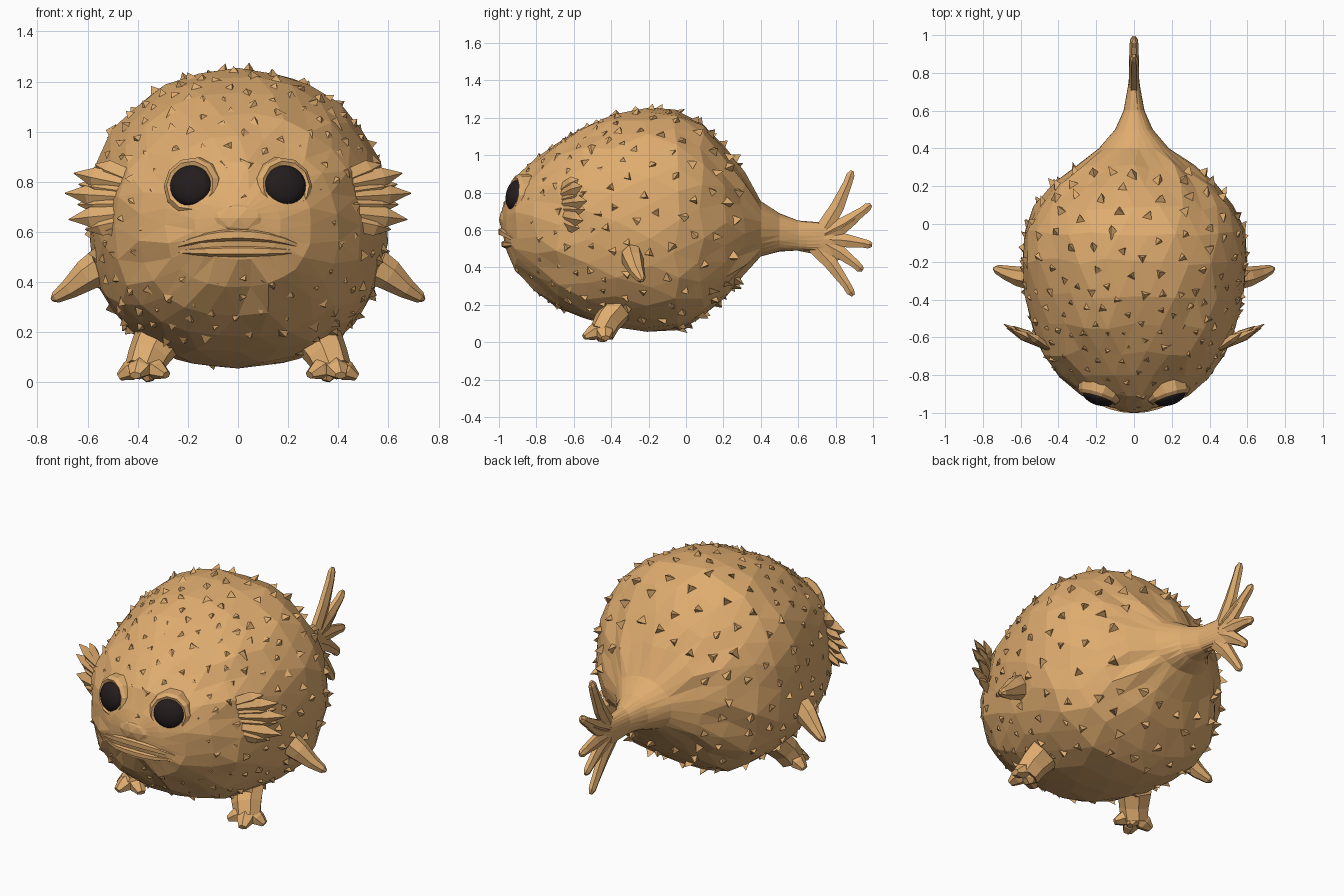
import bpy, bmesh, math, random
from mathutils import Vector, Matrix
from mathutils.bvhtree import BVHTree

if "Cube" in bpy.data.objects:
    bpy.data.objects.remove(bpy.data.objects["Cube"])

random.seed(4)


def material(name, rgb):
    m = bpy.data.materials.new(name)
    m.diffuse_color = (*rgb, 1)
    m.use_nodes = True
    m.node_tree.nodes["Principled BSDF"].inputs["Base Color"].default_value = m.diffuse_color
    return m


TAN = material("sandy tan skin", (0.74, 0.415, 0.16))
DARK = material("dark eye", (0.018, 0.012, 0.013))


def finish(bm, name, mat=TAN, mirror=False):
    bmesh.ops.recalc_face_normals(bm, faces=bm.faces[:])
    me = bpy.data.meshes.new(name)
    bm.to_mesh(me)
    bm.free()
    me.materials.append(mat)
    ob = bpy.data.objects.new(name, me)
    bpy.context.collection.objects.link(ob)
    if mirror:
        ob.modifiers.new("mirror", 'MIRROR').use_mirror_merge = False
    return ob


def skin(bm, rings, closed=False):
    """Bridge rings of points with faces, capping the ends."""
    vs = [[bm.verts.new(p) for p in r] for r in rings]
    n = len(vs[0])
    pairs = list(zip(vs, vs[1:])) + ([(vs[-1], vs[0])] if closed else [])
    for a, b in pairs:
        for i in range(n):
            j = (i + 1) % n
            bm.faces.new((a[i], a[j], b[j], b[i]))
    if not closed:
        bm.faces.new(vs[0])
        bm.faces.new(vs[-1])


def tube(bm, pts, radii, ref=(1, 0, 0), n=6):
    """Tapered limb: radii are (along ref, across ref) at every point."""
    pts = [Vector(p) for p in pts]
    rings = []
    for k, p in enumerate(pts):
        t = (pts[min(k + 1, len(pts) - 1)] - pts[max(k - 1, 0)]).normalized()
        u = Vector(ref)
        u = (u - t * u.dot(t)).normalized()
        w = t.cross(u)
        a, b = radii[k]
        rings.append([p + u * a * math.cos(q) + w * b * math.sin(q)
                      for q in (2 * math.pi * i / n for i in range(n))])
    skin(bm, rings)


# Body: y, bottom, top, half width
PROFILE = [(-.985, .60, .71, .06), (-.96, .49, .77, .17), (-.9, .38, .88, .29),
           (-.8, .27, .98, .40), (-.68, .18, 1.07, .485), (-.54, .12, 1.155, .54),
           (-.38, .08, 1.215, .573), (-.2, .065, 1.25, .597), (-.05, .07, 1.24, .585),
           (.08, .125, 1.165, .53), (.2, .235, 1.04, .43), (.3, .35, .91, .315),
           (.4, .46, .755, .185), (.5, .485, .69, .1), (.6, .49, .65, .055),
           (.74, .475, .64, .03)]
N = 26
rings = []
for k, (y, lo, hi, hw) in enumerate(PROFILE):
    ring = []
    for i in range(N):
        q = 2 * math.pi * (i + 0.5 * (k % 2)) / N
        c, s = math.cos(q), math.sin(q)
        j = 1 + random.uniform(-.013, .017)
        e = .95 if s > 0 else .84          # fuller below than above
        sx = math.copysign(abs(c) ** e, c) * hw * j
        sz = math.copysign(abs(s) ** e, s) * (hi - lo) / 2 * j
        dy = random.uniform(-.018, .018) if 1 < k < 12 else 0
        ring.append((sx, y + dy, (hi + lo) / 2 + sz))
    rings.append(ring)
bm = bmesh.new()
skin(bm, rings)
bmesh.ops.triangulate(bm, faces=[f for f in bm.faces if len(f.verts) == 4])
bmesh.ops.recalc_face_normals(bm, faces=bm.faces[:])
tree = BVHTree.FromBMesh(bm)
finish(bm, "body")

# Blunt thorns spread evenly over the skin, leaning backwards
EYE = Vector((.188, -.915, .785))
bm = bmesh.new()
placed = []
centre = Vector((0, -.42, .65))
for attempt in range(6000):
    d = Vector((random.gauss(0, 1), random.gauss(0, 1), random.gauss(0, 1))).normalized()
    hit, nor, _, _ = tree.ray_cast(centre, d)
    if hit is None or hit.y > .28 or len(placed) >= 270:
        continue
    if nor.dot(d) < 0:
        nor = -nor
    if (Vector((abs(hit.x), hit.y, hit.z)) - EYE).length < .16:
        continue
    if hit.y < -.72 and abs(hit.x) < .36 and .42 < hit.z < .72:
        continue
    if nor.z < -.9 or (abs(nor.x) > .75 and .3 < hit.z < .95 and random.random() < .7):
        continue
    gap = .085 if hit.y < -.3 else .11
    if any((hit - p).length < gap for p in placed):
        continue
    placed.append(hit)
    u = nor.orthogonal().normalized()
    w = nor.cross(u)
    a0, r = random.uniform(0, 6.28), random.uniform(.028, .042)
    base = [bm.verts.new(hit - nor * .01 + (u * math.cos(a0 + i * 2.094)
            + w * math.sin(a0 + i * 2.094)) * r) for i in range(3)]
    lean = Vector((0, .02, 0)) + (u * random.uniform(-1, 1) + w * random.uniform(-1, 1)) * .02
    tip = bm.verts.new(hit + nor * random.uniform(.018, .03) + lean)
    bm.faces.new(base)
    for i in range(3):
        bm.faces.new((base[i], base[(i + 1) % 3], tip))
finish(bm, "thorns")

# Eyes with raised rims
look = Vector((.3, -.94, .16)).normalized()
turn = look.to_track_quat('Z', 'Y').to_matrix().to_4x4()
bm = bmesh.new()
bmesh.ops.create_uvsphere(bm, u_segments=24, v_segments=12, radius=1,
                          matrix=Matrix.Translation(EYE) @ turn @ Matrix.Diagonal((.086, .082, .043, 1)))
eye = finish(bm, "eyes", DARK, True)
for p in eye.data.polygons:
    p.use_smooth = True

bm = bmesh.new()
place = Matrix.Translation(EYE) @ turn
rim = [[place @ Vector((math.cos(q) * r, math.sin(q) * r, h))
        for r, h in ((.128, -.07), (.115, -.005), (.098, .012), (.081, .003), (.08, -.07))]
       for q in (2 * math.pi * i / 11 for i in range(11))]
skin(bm, rim, closed=True)
finish(bm, "eye_rims", TAN, True)


# Lips follow the front of the body in a shallow frown
def lip(name, z0, arch, size, out):
    bm = bmesh.new()
    pts, rad = [], []
    for i in range(9):
        f = i / 4 - 1
        z = z0 + arch * (1 - f * f)
        hit = tree.ray_cast(Vector((f * .24, -2, z)), Vector((0, 1, 0)))[0]
        pts.append(hit + Vector((0, .012 - out * (1 - f * f), 0)))
        s = size * (1 - .65 * f * f)
        rad.append((s, s * 1.2))
    tube(bm, pts, rad, (0, 0, 1), 6)
    finish(bm, name)


lip("upper_lip", .545, .045, .028, .002)
lip("lower_lip", .522, .002, .024, .006)

# Snout above the mouth
bm = bmesh.new()
bmesh.ops.create_icosphere(bm, subdivisions=2, radius=1,
                           matrix=Matrix.Translation((0, -.94, .655)) @ Matrix.Diagonal((.13, .06, .08, 1)))
finish(bm, "snout")

# Spiny cheek frills, overlapping into one web that rises from the skin
bm = bmesh.new()
for x, y, z in ((.57, -.575, .87), (.655, -.555, .835), (.635, -.545, .79), (.69, -.53, .755),
                (.64, -.54, .71), (.675, -.55, .65), (.61, -.57, .61)):
    root = Vector((.43, -.67, .73 + (z - .74) * .6))
    tip = Vector((x, y, z))
    tube(bm, [root, root.lerp(tip, .65), tip], [(.04, .012), (.04, .024), (.002, .002)], (0, 0, 1), 4)
finish(bm, "cheek_frills", TAN, True)

# Side fins
bm = bmesh.new()
tube(bm, [(.55, -.29, .46), (.60, -.28, .43), (.67, -.26, .375), (.725, -.24, .34), (.743, -.235, .33)],
     [(.06, .075), (.055, .065), (.04, .042), (.025, .025), (.008, .008)], (0, 1, 0), 7)
finish(bm, "side_fins", TAN, True)

# Stubby feet with blunt toes
bm = bmesh.new()
tube(bm, [(.32, -.37, .17), (.355, -.42, .11), (.38, -.45, .05)],
     [(.10, .08), (.085, .075), (.075, .07)], (1, 0, 0), 7)
for end in ((.475, -.43, .022), (.41, -.545, .028), (.285, -.50, .03), (.35, -.45, .006)):
    e = Vector(end)
    s = Vector((.375, -.44, .08))
    tube(bm, [s, s.lerp(e, .6), e], [(.045, .05), (.04, .048), (.016, .025)], (0, 0, 1), 6)
finish(bm, "feet", TAN, True)

# Tail fan: a flat palm and rounded rays
bm = bmesh.new()
tube(bm, [(0, .60, .57), (0, .70, .555), (0, .78, .545), (0, .83, .54)],
     [(.045, .08), (.035, .085), (.026, .12), (.012, .10)], (1, 0, 0), 8)
for y, z, y0, z0 in ((.89, .915, .74, .61), (.99, .735, .74, .58), (.92, .67, .74, .57),
                     (.995, .52, .74, .55), (.945, .385, .72, .54), (.895, .25, .68, .525)):
    a, b = Vector((0, y0, z0)), Vector((0, y, z))
    bend = Vector((0, .01, -.006 if z > .6 else .006))
    pts = [a, a.lerp(b, .4) + bend, a.lerp(b, .8) + bend * .5, a.lerp(b, .93), b]
    tube(bm, pts, [(.028, .05), (.026, .042), (.024, .027), (.02, .025), (.008, .012)], (1, 0, 0), 6)
finish(bm, "tail_fan")
